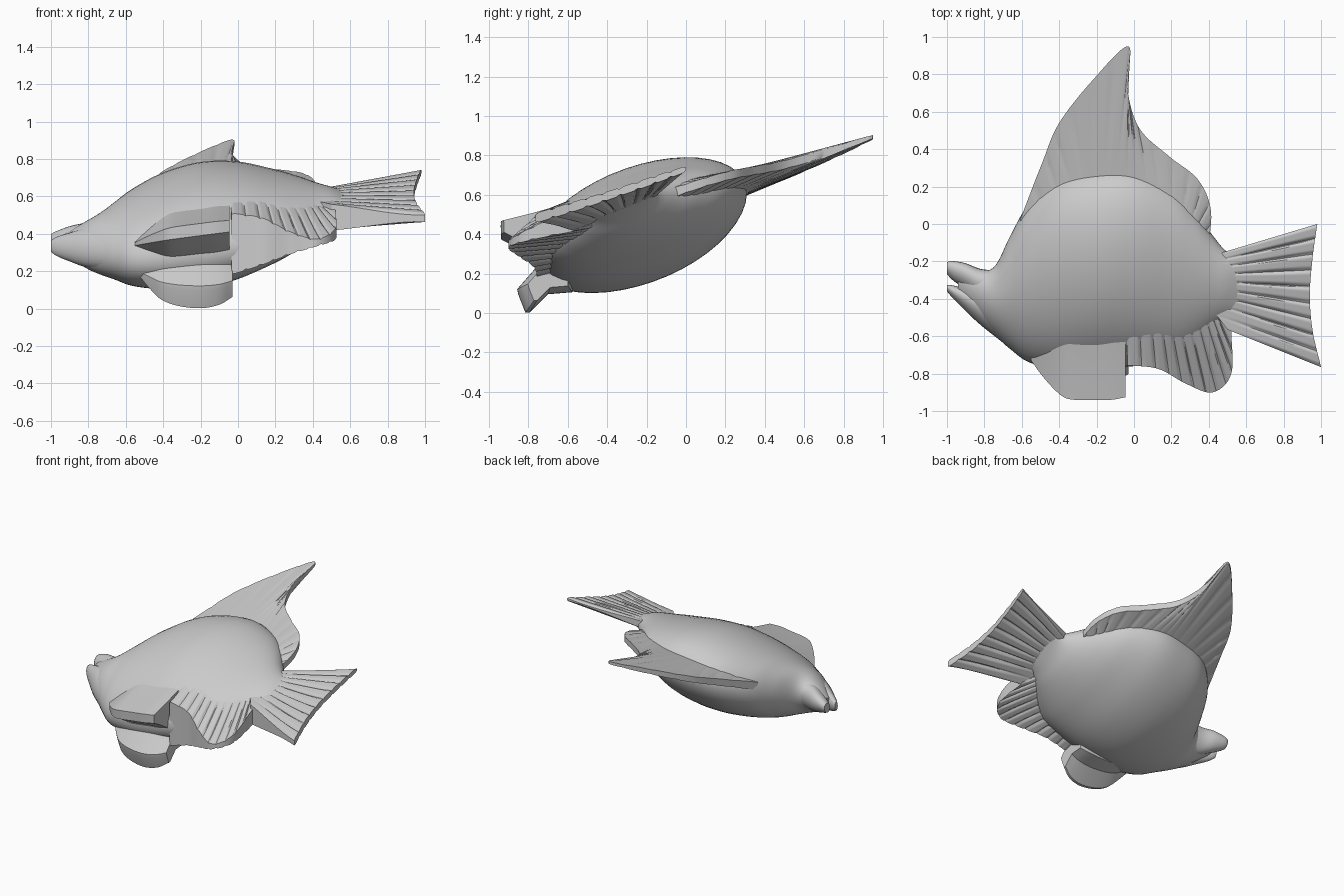
import bpy, bmesh, math
from mathutils import Vector

if "Cube" in bpy.data.objects:
    bpy.data.objects.remove(bpy.data.objects["Cube"])

grey = bpy.data.materials.new("stone grey")
grey.use_nodes = True
COLOUR = (0.6, 0.6, 0.6, 1)
grey.diffuse_color = COLOUR
grey.node_tree.nodes["Principled BSDF"].inputs["Base Color"].default_value = COLOUR


def plane(x, y, slope=0.33):
    """Height of the fish's tilted middle plane."""
    return 0.465 + 0.12 * x + slope * (y + 0.3)


def spline(points, n):
    """Sample a smooth curve through the points n+1 times."""
    p = [Vector(q) for q in points]
    p = [2 * p[0] - p[1]] + p + [2 * p[-1] - p[-2]]
    out = []
    for i in range(n + 1):
        s = i / n * (len(p) - 3)
        k = min(int(s), len(p) - 4)
        t = s - k
        a, b, c, d = p[k:k + 4]
        out.append(0.5 * (2 * b + (c - a) * t + (2 * a - 5 * b + 4 * c - d) * t * t
                          + (3 * b - a - 3 * c + d) * t ** 3))
    return out


def loft(name, rings, angle):
    """Skin closed rings of points and cap both ends."""
    bm = bmesh.new()
    vs = [[bm.verts.new(p) for p in r] for r in rings]
    m = len(vs[0])
    for a, b in zip(vs, vs[1:]):
        for j in range(m):
            bm.faces.new((a[j], a[(j + 1) % m], b[(j + 1) % m], b[j]))
    bm.faces.new(vs[0])
    bm.faces.new(vs[-1])
    bmesh.ops.recalc_face_normals(bm, faces=bm.faces)
    me = bpy.data.meshes.new(name)
    bm.to_mesh(me)
    bm.free()
    me.materials.append(grey)
    ob = bpy.data.objects.new(name, me)
    bpy.context.collection.objects.link(ob)
    bpy.ops.object.select_all(action='DESELECT')
    ob.select_set(True)
    bpy.context.view_layer.objects.active = ob
    bpy.ops.object.shade_smooth_by_angle(angle=math.radians(angle))


def rounded(name, sections, n, sides):
    """Loft of ovals: x, upper y, lower y, half thickness, lift."""
    rings = []
    for x, top, low, b, lift in spline(sections, n):
        yc, a = (top + low) / 2, (top - low) / 2
        ring = []
        for j in range(sides):
            t = math.tau * j / sides
            y = yc + a * math.cos(t)
            ring.append((x, y, plane(x, y, 0.27) + lift + b * math.sin(t)))
        rings.append(ring)
    loft(name, rings, 50)


def fin(name, root, tip, rays, lift, groove, n=120, rows=8):
    """Grooved plate between two curves of x, y, half thickness."""
    rings = []
    for i, (r, t) in enumerate(zip(spline(root, n), spline(tip, n))):
        cut = groove * abs(math.cos(math.pi * rays * i / n)) ** 12
        upper, lower = [], []
        for k in range(rows + 1):
            v = k / rows
            x, y, h = r.lerp(t, v)
            h -= cut * 6 * v * v * (1.1 - v)
            z = plane(x, y) + lift
            upper.append((x, y, z + h))
            lower.append((x, y, z - h))
        rings.append(upper + lower[::-1])
    loft(name, rings, 30)


def flap(name, root, section, reaches, rise=0.0):
    """Sweep a y-z section along x, scaled out from its root by each reach."""
    rings = []
    for x, reach in spline(reaches, 24):
        rings.append([(x, root[0] + (y - root[0]) * reach,
                       root[1] + (z - root[1]) * reach + rise * (x + 0.2))
                      for y, z in section])
    loft(name, rings, 35)


# Deep oval body, tapering to the tail stalk
rounded("body", [
    (-0.94, -0.25, -0.40, 0.04, 0), (-0.82, -0.255, -0.53, 0.115, 0),
    (-0.74, -0.22, -0.60, 0.155, 0), (-0.66, -0.06, -0.67, 0.19, -.006),
    (-0.56, 0.11, -0.74, 0.235, -.012), (-0.40, 0.25, -0.775, 0.28, -.012),
    (-0.20, 0.30, -0.775, 0.305, -.012), (0.0, 0.30, -0.76, 0.28, -.012),
    (0.20, 0.205, -0.73, 0.215, -.005), (0.32, 0.08, -0.66, 0.17, .005),
    (0.42, -0.06, -0.57, 0.125, .02), (0.50, -0.15, -0.51, 0.08, .04),
    (0.60, -0.18, -0.50, 0.02, .05)], 72, 44)

# Slightly open mouth
rounded("upper_lip", [
    (-1.0, -0.203, -0.268, 0.035, 0), (-0.97, -0.198, -0.30, 0.05, 0),
    (-0.90, -0.21, -0.35, 0.075, 0), (-0.82, -0.24, -0.41, 0.095, 0),
    (-0.72, -0.25, -0.43, 0.10, 0)], 20, 24)
rounded("lower_jaw", [
    (-1.0, -0.325, -0.36, 0.03, 0), (-0.97, -0.328, -0.395, 0.05, 0),
    (-0.90, -0.345, -0.465, 0.075, 0), (-0.82, -0.36, -0.54, 0.10, 0),
    (-0.70, -0.38, -0.635, 0.12, 0)], 20, 24)

# Tall swept dorsal fin with a rear lobe
fin("dorsal_fin",
    [(-0.52, -0.1, .06), (-0.42, 0.1, .06), (-0.3, 0.18, .06), (-0.2, 0.22, .06),
     (-0.1, 0.23, .06), (0.0, 0.20, .06), (0.1, 0.16, .06), (0.2, 0.08, .06),
     (0.28, -0.02, .06), (0.30, -0.1, .06), (0.32, -0.2, .06)],
    [(-0.61, 0.02, .03), (-0.49, 0.33, .025), (-0.40, 0.54, .022), (-0.22, 0.77, .018),
     (-0.03, 0.95, .01), (-0.035, 0.72, .02), (0.03, 0.51, .022), (0.19, 0.36, .022),
     (0.34, 0.24, .022), (0.41, 0.08, .022), (0.40, -0.12, .025)], 17, 0.02, 0.005)

# Fan tail with a shallow concave rear edge
fin("tail_fin",
    [(0.38, -0.18, .03), (0.38, -0.25, .05), (0.38, -0.32, .06), (0.38, -0.40, .06),
     (0.50, -0.565, .07)],
    [(0.98, 0.0, .015), (0.955, -0.18, .02), (0.94, -0.38, .022), (0.955, -0.57, .025),
     (1.0, -0.765, .025)], 9, 0.05, 0.012)

# Wedge-edged anal fin under the rear belly
fin("anal_fin",
    [(-0.04, -0.5, .18), (0.1, -0.48, .17), (0.2, -0.45, .15), (0.3, -0.42, .12),
     (0.38, -0.40, .09), (0.42, -0.38, .06)],
    [(-0.035, -0.755, .165), (0.13, -0.775, .125), (0.28, -0.855, .06), (0.42, -0.90, .02),
     (0.52, -0.80, .03), (0.52, -0.56, .06)], 11, 0.035, 0.01)

# Paired belly fins: one reaching outward, one folded down
flap("left_belly_fin", (-0.66, 0.38),
     [(-0.48, 0.58), (-0.62, 0.54), (-0.78, 0.495), (-0.94, 0.455), (-0.938, 0.39),
      (-0.88, 0.36), (-0.72, 0.26), (-0.58, 0.24)],
     [(-0.55, 0.25), (-0.50, 0.50), (-0.44, 0.75), (-0.38, 0.94), (-0.32, 1.0),
      (-0.2, 1.0), (-0.12, 1.0), (-0.045, 0.95)], 0.13)
flap("right_belly_fin", (-0.66, 0.22),
     [(-0.58, 0.30), (-0.71, 0.285), (-0.85, 0.125), (-0.845, 0.10), (-0.81, 0.01),
      (-0.79, 0.01), (-0.70, 0.10), (-0.58, 0.11)],
     [(-0.54, 0.15), (-0.47, 0.55), (-0.41, 0.82), (-0.32, 0.98), (-0.2, 1.04),
      (-0.10, 0.95), (-0.03, 0.75)])
